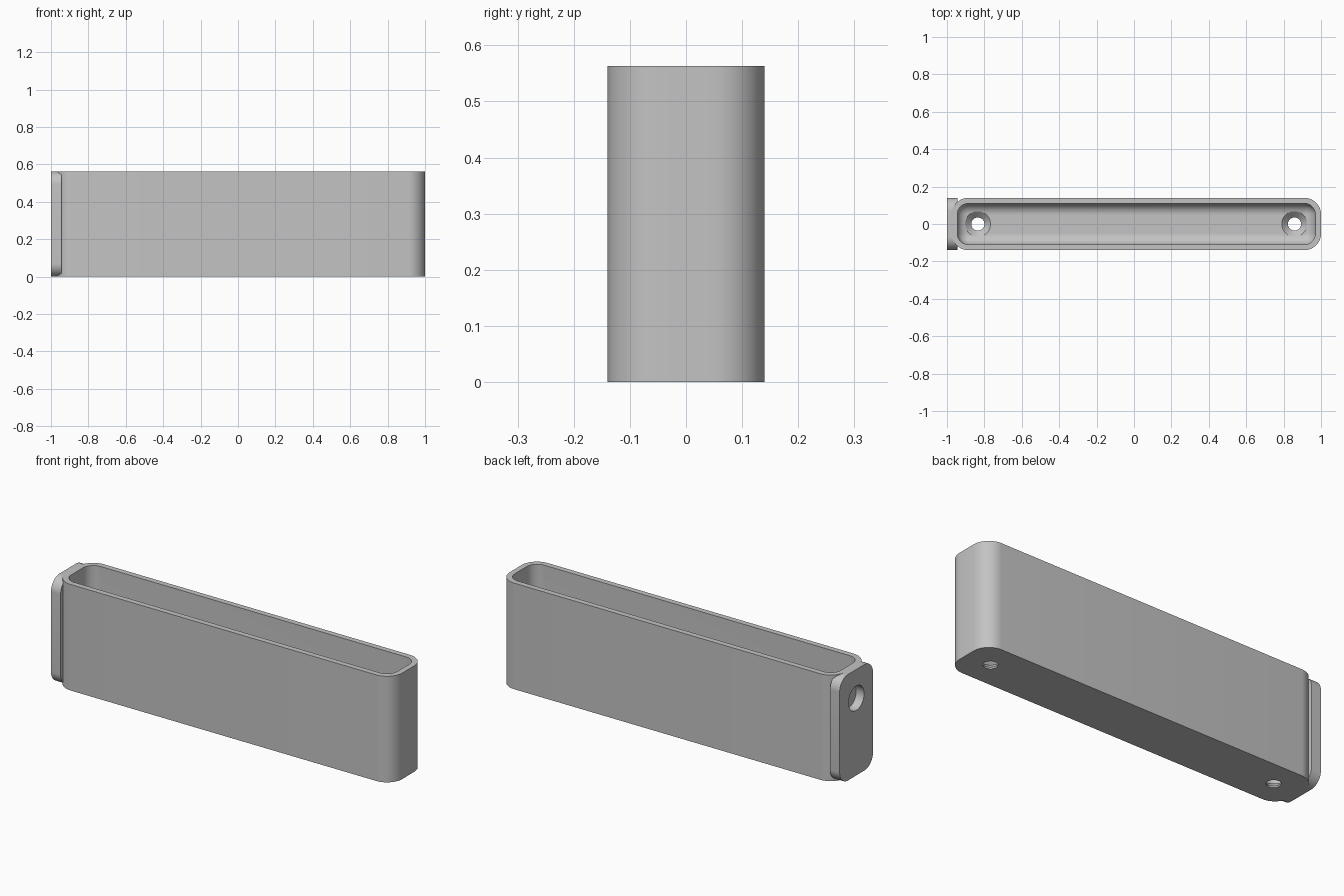
import bpy
import bmesh
from math import radians
from mathutils import Matrix, Vector

cube = bpy.data.objects.get("Cube")
if cube:
    bpy.data.objects.remove(cube)

# Overall dimensions
LEFT, RIGHT = -0.975, 1.0
HALF_Y, HEIGHT = 0.14, 0.563
WALL, FLOOR = 0.03, 0.04
HOLE_XS = (-0.835, 0.858)

grey = bpy.data.materials.new("plain grey")
grey.use_nodes = True
colour = (0.55, 0.55, 0.55, 1)
grey.diffuse_color = colour
grey.node_tree.nodes["Principled BSDF"].inputs["Base Color"].default_value = colour


def add_object(name, bm):
    bmesh.ops.recalc_face_normals(bm, faces=bm.faces[:])
    mesh = bpy.data.meshes.new(name)
    bm.to_mesh(mesh)
    bm.free()
    mesh.materials.append(grey)
    obj = bpy.data.objects.new(name, mesh)
    bpy.context.collection.objects.link(obj)
    return obj


def rounded_box(name, low, high, radius, rounded):
    """Box whose edges accepted by rounded(direction, midpoint) get a fillet."""
    low, high = Vector(low), Vector(high)
    bm = bmesh.new()
    bmesh.ops.create_cube(bm, size=1)
    bmesh.ops.transform(bm, verts=bm.verts[:], matrix=(
        Matrix.Translation((low + high) / 2) @ Matrix.Diagonal((high - low).to_4d())))
    edges = []
    for edge in bm.edges:
        a, b = (v.co for v in edge.verts)
        if rounded((a - b).normalized(), (a + b) / 2):
            edges.append(edge)
    bmesh.ops.bevel(bm, geom=edges, offset=radius, segments=12,
                    profile=0.5, affect='EDGES', clamp_overlap=True)
    return add_object(name, bm)


def lathe(name, profile, matrix):
    """Closed solid turned about z from (radius, height) points."""
    bm = bmesh.new()
    verts = [bm.verts.new((r, 0, z)) for r, z in profile]
    edges = [bm.edges.new(pair) for pair in zip(verts, verts[1:])]
    bmesh.ops.spin(bm, geom=verts + edges, axis=(0, 0, 1), cent=(0, 0, 0),
                   angle=radians(360), steps=48)
    bmesh.ops.remove_doubles(bm, verts=bm.verts[:], dist=0.0001)
    bmesh.ops.transform(bm, verts=bm.verts[:], matrix=matrix)
    return add_object(name, bm)


def combine(target, other, operation):
    mod = target.modifiers.new(operation.title(), 'BOOLEAN')
    mod.operation = operation
    mod.solver = 'EXACT'
    mod.object = other
    bpy.context.view_layer.objects.active = target
    bpy.ops.object.modifier_apply(modifier=mod.name)
    bpy.data.objects.remove(other)


# Long outer shell with rounded upright corners
tray = rounded_box("wall_tray", (LEFT, -HALF_Y, 0), (RIGHT, HALF_Y, HEIGHT), 0.09,
                   lambda d, m: abs(d.z) > 0.5)

# End plate with corners rounded in the upright plane
plate = rounded_box("end_plate", (-1, -HALF_Y, 0), (-0.944, HALF_Y, HEIGHT), 0.07,
                    lambda d, m: abs(d.x) > 0.5)
combine(tray, plate, 'UNION')

# Inner cavity, filleted at its corners and floor
cavity = rounded_box("cavity_cutter", (LEFT + WALL, -HALF_Y + WALL, FLOOR),
                     (RIGHT - WALL, HALF_Y - WALL, HEIGHT + 0.2), 0.06,
                     lambda d, m: abs(d.z) > 0.5 or m.z < 0.1)
combine(tray, cavity, 'DIFFERENCE')

# Countersunk screw holes in the floor
for x in HOLE_XS:
    hole = lathe("screw_hole_cutter",
                 [(0, -0.05), (0.035, -0.05), (0.035, 0.008),
                  (0.068, FLOOR), (0.068, 0.1), (0, 0.1)],
                 Matrix.Translation((x, 0, 0)))
    combine(tray, hole, 'DIFFERENCE')

# Round recess high on the end plate
recess = lathe("recess_cutter", [(0, -0.05), (0.065, -0.05), (0.065, 0.046), (0, 0.046)],
               Matrix.Translation((-1, 0, 0.41)) @ Matrix.Rotation(radians(90), 4, 'Y'))
combine(tray, recess, 'DIFFERENCE')

# Smooth the fillets, keep hard edges crisp
bpy.ops.object.select_all(action='DESELECT')
tray.select_set(True)
bpy.context.view_layer.objects.active = tray
bpy.ops.object.shade_smooth_by_angle(angle=radians(30))
